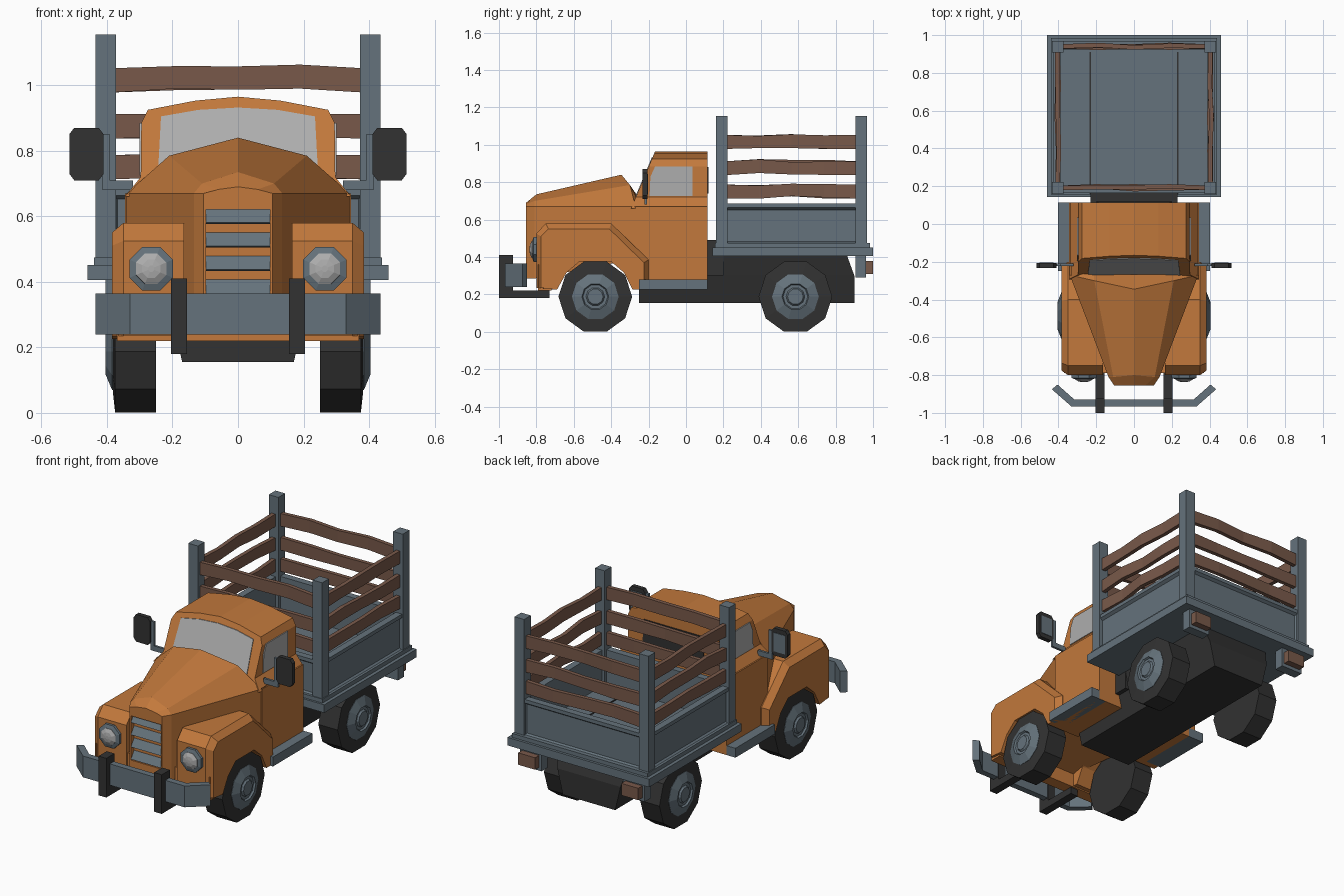
import bpy, bmesh, random
from math import sin, cos, pi, radians
from mathutils import Vector

if "Cube" in bpy.data.objects:
    bpy.data.objects.remove(bpy.data.objects["Cube"])

random.seed(4)

def mat(name, r, g, b):
    m = bpy.data.materials.new(name)
    m.diffuse_color = (r, g, b, 1)
    m.use_nodes = True
    m.node_tree.nodes["Principled BSDF"].inputs["Base Color"].default_value = m.diffuse_color
    return m

ORANGE = mat("orange paint", .54, .19, .045)
STEEL = mat("blue grey steel", .13, .17, .20)
BLACK = mat("black rubber", .032, .032, .032)
WOOD = mat("wood", .19, .10, .068)
GLASS = mat("glass", .42, .42, .42)

def finish(bm, name, m):
    bmesh.ops.recalc_face_normals(bm, faces=bm.faces)
    me = bpy.data.meshes.new(name)
    bm.to_mesh(me)
    bm.free()
    me.materials.append(m)
    ob = bpy.data.objects.new(name, me)
    bpy.context.collection.objects.link(ob)
    return ob

def loft(name, rings, m):
    """Skin closed rings of equal length and cap both ends."""
    bm = bmesh.new()
    vs = [[bm.verts.new(p) for p in r] for r in rings]
    n = len(vs[0])
    for a, b in zip(vs, vs[1:]):
        for i in range(n):
            bm.faces.new((a[i], a[(i + 1) % n], b[(i + 1) % n], b[i]))
    caps = [bm.faces.new(vs[0]), bm.faces.new(vs[-1])]
    bmesh.ops.recalc_face_normals(bm, faces=bm.faces)
    bmesh.ops.triangulate(bm, faces=[f for f in caps if len(f.verts) > 4])
    return finish(bm, name, m)

def rect(x0, x1, y0, y1, z):
    return [(x0, y0, z), (x1, y0, z), (x1, y1, z), (x0, y1, z)]

def box(name, x0, x1, y0, y1, z0, z1, m):
    return loft(name, [rect(x0, x1, y0, y1, z0), rect(x0, x1, y0, y1, z1)], m)

def symmetric(half):
    """Half section (bottom to centre top) completed across x = 0."""
    return half + [(-x, y, z) for x, y, z in reversed(half) if x > 0]

def extrude_x(name, prof, x0, x1, m):
    return loft(name, [[(x, y, z) for y, z in prof] for x in (x0, x1)], m)

def panel(name, b, normal, m):
    """Box whose outer face has a stamped, recessed panel."""
    ob = box(name, *b, m)
    bm = bmesh.new()
    bm.from_mesh(ob.data)
    f = max(bm.faces, key=lambda f: f.normal.dot(Vector(normal)))
    bmesh.ops.inset_region(bm, faces=[f], thickness=.03)
    bmesh.ops.inset_region(bm, faces=[f], thickness=.016, depth=-.016)
    bm.to_mesh(ob.data)
    bm.free()

# Hood and nose, with the grille opening cut out
hood = loft("hood", [
    symmetric([(.105, -.855, .285), (.105, -.855, .67), (.06, -.855, .682), (0, -.855, .69)]),
    symmetric([(.135, -.81, .285), (.135, -.81, .67), (.11, -.81, .70), (0, -.80, .735)]),
    symmetric([(.34, -.27, .39), (.34, -.27, .67), (.21, -.30, .785), (0, -.345, .84)]),
    symmetric([(.34, -.22, .39), (.34, -.22, .67), (.215, -.255, .70), (0, -.27, .74)])], ORANGE)
cutter = box("grille_cutter", -.097, .097, -.95, -.825, .36, .62, ORANGE)
mod = hood.modifiers.new("grille", 'BOOLEAN')
mod.object, mod.operation, mod.solver = cutter, 'DIFFERENCE', 'EXACT'
bpy.context.view_layer.objects.active = hood
bpy.ops.object.modifier_apply(modifier=mod.name)
bpy.data.objects.remove(cutter)

# Tilted grille slats
for i in range(4):
    z = .365 + .072 * i
    extrude_x(f"grille_slat_{i}", [(-.855, z), (-.825, z + .042), (-.815, z + .038), (-.845, z - .004)],
              -.097, .097, STEEL)
box("front_valance", -.37, .37, -.79, -.72, .22, .36, ORANGE)

# Cab: lower tub, and upper part with a raked front
box("cab_lower", -.345, .345, -.27, .115, .225, .67, ORANGE)
SEC = [(.345, .66), (.297, .72), (.295, .885), (.275, .925), (.13, .953), (0, .965)]
rake = lambda z: -.18 - (.93 - z) * .42
loft("cab_upper", [symmetric([(x, rake(z), z) for x, z in SEC]),
                   symmetric([(x, .115, z) for x, z in SEC])], ORANGE)

# Windows
WS = [(.245, .72), (.235, .905), (.12, .925), (0, .932)]
loft("windshield", [symmetric([(x, rake(z) + d, z) for x, z in WS]) for d in (-.004, .01)], GLASS)
loft("rear_window", [[(x, y, z) for x, z in ((-.2, .74), (.2, .74), (.19, .88), (-.19, .88))]
                     for y in (.105, .119)], BLACK)

# Fender outline in (y, z), full size and inset outer copy
ARCH = [(-.285, .225), (-.33, .315), (-.40, .375), (-.57, .375), (-.64, .315), (-.69, .225)]
BIG = ARCH + [(-.80, .235), (-.80, .525), (-.75, .58), (-.40, .58), (-.20, .385), (-.20, .225)]
SMALL = ARCH + [(-.775, .235), (-.775, .51), (-.735, .55), (-.41, .55), (-.225, .37), (-.225, .225)]

def disc(cx, cz, y, r, n=8):
    return [(cx + r * cos(pi / n + i * 2 * pi / n), y, cz + r * sin(pi / n + i * 2 * pi / n)) for i in range(n)]

def wheel_ring(x, y, r):
    return [(x, y + r * sin(radians(18 + 36 * i)), .188 - r * cos(radians(18 + 36 * i))) for i in range(10)]

for s, side in ((1, "right"), (-1, "left")):
    def sbox(name, x0, x1, *rest):
        return box(f"{side}_{name}", *sorted((s * x0, s * x1)), *rest)

    loft(f"{side}_fender", [[(s * x, y, z) for y, z in p]
                            for x, p in ((.165, BIG), (.35, BIG), (.385, SMALL))], ORANGE)
    extrude_x(f"{side}_door_window", [(-.195, .725), (.035, .725), (.035, .885), (-.165, .885), (-.19, .83)],
              s * .28, s * .301, GLASS)
    sbox("running_board", .30, .402, -.25, .115, .225, .28, STEEL)

    # Headlight ring and domed lens
    loft(f"{side}_headlight_ring", [disc(s * .265, .44, y, r) for y, r in
                                    ((-.78, .072), (-.815, .072), (-.822, .05))], STEEL)
    loft(f"{side}_headlight_lens", [disc(s * .265, .44, y, r) for y, r in
                                    ((-.81, .052), (-.824, .05), (-.834, .03), (-.837, .01))], GLASS)

    # Wheels
    for y, end in ((-.485, "front"), (.585, "rear")):
        loft(f"{end}_{side}_tire", [wheel_ring(s * x, y, r) for x, r in
                                    ((.25, .197), (.375, .197), (.382, .13))], BLACK)
        loft(f"{end}_{side}_hub", [wheel_ring(s * x, y, r) for x, r in
                                   ((.37, .125), (.384, .125), (.405, .072), (.395, .066),
                                    (.395, .05), (.405, .042))], STEEL)

    # Bumper brackets
    sbox("bumper_arm", .155, .205, -1, -.73, .18, .222, BLACK)
    sbox("bumper_guard", .155, .205, -1, -.925, .18, .41, BLACK)

    # Mirror with chamfered housing
    oct_pts = [(.425, .71), (.50, .71), (.515, .73), (.515, .85), (.50, .87), (.425, .87), (.41, .85), (.41, .73)]
    loft(f"{side}_mirror", [[(s * x, y, z) for x, z in oct_pts] for y in (-.232, -.206)], BLACK)
    sbox("mirror_glass", .425, .50, -.21, -.203, .735, .845, STEEL)
    sbox("mirror_arm", .32, .412, -.222, -.208, .68, .71, STEEL)
    sbox("mirror_bracket", .39, .414, -.222, -.208, .68, .85, STEEL)

    # Tail lights
    sbox("tail_light_housing", .265, .405, .905, .962, .29, .41, STEEL)
    sbox("tail_light", .28, .39, .95, 1.0, .31, .38, WOOD)

    # Cargo bed side wall, posts and floor seam
    panel(f"{side}_bed_wall", (*sorted((s * .39, s * .43)), .18, .95, .45, .685), (s, 0, 0), STEEL)
    for y, end in ((.16, "front"), (.907, "rear")):
        sbox(f"{end}_post", .373, .435, y, y + .062, .45, 1.155, STEEL)
    sbox("floor_seam", .227, .235, .16, .91, .47, .479, BLACK)

# Front bumper with swept-back ends
plan = [(.435, -.875), (.33, -.967), (-.33, -.967), (-.435, -.875),
        (-.405, -.85), (-.315, -.93), (.315, -.93), (.405, -.85)]
loft("front_bumper", [[(x, y, z) for x, y in plan] for z in (.24, .365)], STEEL)

# Chassis
loft("chassis", [rect(-.17, .17, -.25, .90, .155), rect(-.205, .205, -.25, .90, .30),
                 rect(-.23, .23, -.25, .86, .41)], BLACK)
box("chassis_top", -.23, .23, .10, .20, .30, .49, BLACK)

# Cargo bed base, floor and end walls
box("bed_rim", -.46, .46, .143, 1.0, .405, .452, STEEL)
box("bed_floor", -.44, .44, .155, .985, .45, .475, STEEL)
panel("bed_front_wall", (-.40, .40, .165, .205, .45, .685), (0, -1, 0), STEEL)
panel("bed_rear_wall", (-.40, .40, .925, .965, .45, .685), (0, 1, 0), STEEL)

def plank(name, a, b, z, along_y, c, h=.074, t=.024):
    """Slightly warped plank from a to b, centred at c across its thickness."""
    rings = []
    for i in range(5):
        u = a + (b - a) * i / 4
        w = 0 if i in (0, 4) else 1
        dc, dz = w * random.uniform(-.008, .008), w * random.uniform(-.004, .012)
        hh = h / 2 - w * random.uniform(0, .005)
        q = [(c + dc + k * t / 2, z + dz + j * hh) for k, j in ((-1, -1), (1, -1), (1, 1), (-1, 1))]
        rings.append([(p, u, v) if along_y else (u, p, v) for p, v in q])
    loft(name, rings, WOOD)

# Wooden stake slats on all four sides
for i, z in enumerate((.75, .875, 1.015)):
    plank(f"right_slat_{i}", .215, .912, z, True, .405)
    plank(f"left_slat_{i}", .215, .912, z, True, -.405)
    plank(f"front_slat_{i}", -.38, .38, z, False, .192)
    plank(f"rear_slat_{i}", -.38, .38, z, False, .94)
